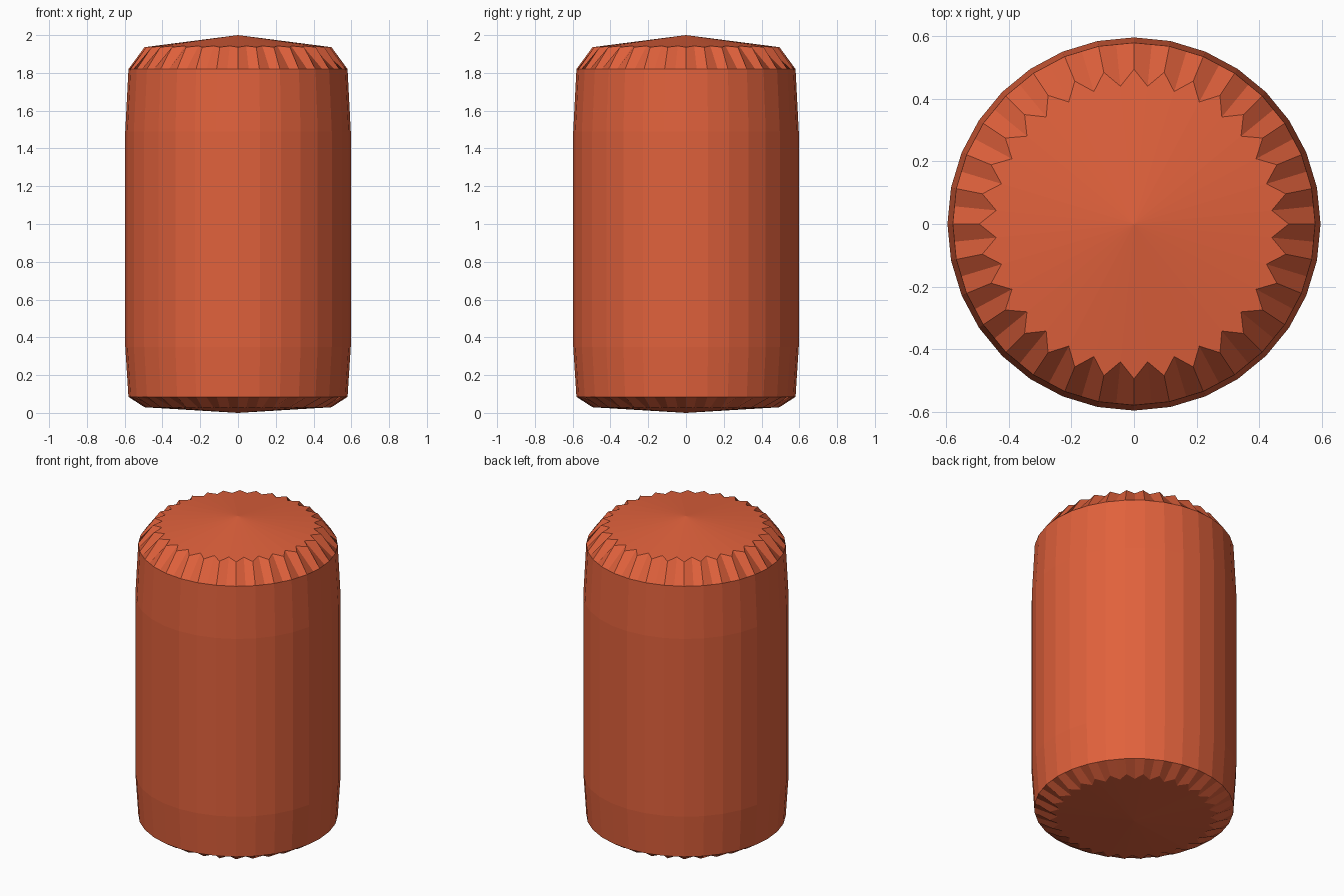
import bpy, bmesh
from math import sin, cos, pi

if "Cube" in bpy.data.objects:
    bpy.data.objects.remove(bpy.data.objects["Cube"])

SIDES = 32

# Rings bottom to top: (z at corners, z at mid-sides, corner radius, mid-side radius)
flat = cos(pi / SIDES)


def plain(z, r):
    return (z, z, r, r * flat)


rings = [
    (0.03, 0.027, 0.495, 0.443),   # lower fluted rim
    plain(0.085, 0.58),
    plain(0.35, 0.597),            # straight wall
    plain(1.49, 0.597),
    plain(1.82, 0.58),
    (1.936, 1.943, 0.495, 0.443),  # upper fluted rim
]

bm = bmesh.new()


def add_ring(z0, z1, r0, r1):
    ring = []
    for i in range(2 * SIDES):
        a = pi * i / SIDES
        z, r = (z1, r1) if i % 2 else (z0, r0)
        ring.append(bm.verts.new((r * cos(a), r * sin(a), z)))
    return ring


loops = [add_ring(*r) for r in rings]
n = 2 * SIDES

# Walls and fluted chamfers
for lo, hi in zip(loops, loops[1:]):
    for i in range(n):
        j = (i + 1) % n
        bm.faces.new((lo[i], lo[j], hi[j], hi[i]))

# Shallow cones closing both ends
bottom = bm.verts.new((0, 0, 0))
top = bm.verts.new((0, 0, 2))
for i in range(n):
    j = (i + 1) % n
    bm.faces.new((loops[0][j], loops[0][i], bottom))
    bm.faces.new((loops[-1][i], loops[-1][j], top))

bmesh.ops.recalc_face_normals(bm, faces=bm.faces)
mesh = bpy.data.meshes.new("fluted_barrel")
bm.to_mesh(mesh)
bm.free()

mat = bpy.data.materials.new("orange_red")
mat.diffuse_color = (0.75, 0.12, 0.045, 1)
mat.use_nodes = True
mat.node_tree.nodes["Principled BSDF"].inputs["Base Color"].default_value = mat.diffuse_color
mesh.materials.append(mat)
barrel = bpy.data.objects.new("fluted_barrel", mesh)
bpy.context.collection.objects.link(barrel)
